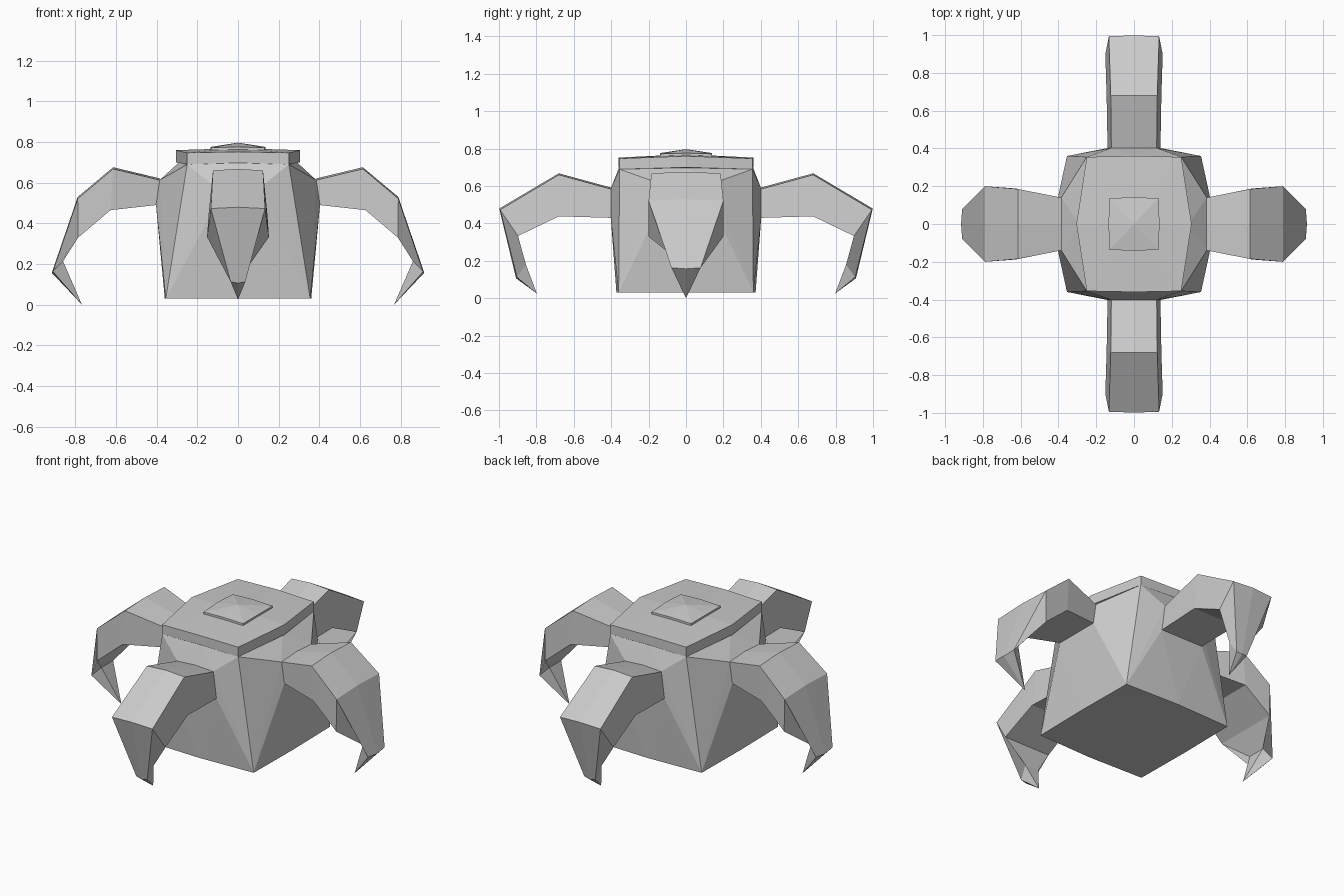
import bpy, bmesh, math
from mathutils import Vector, Matrix

if "Cube" in bpy.data.objects:
    bpy.data.objects.remove(bpy.data.objects["Cube"])


def finish(bm, name):
    bmesh.ops.recalc_face_normals(bm, faces=bm.faces)
    me = bpy.data.meshes.new(name)
    bm.to_mesh(me)
    bm.free()
    ob = bpy.data.objects.new(name, me)
    bpy.context.collection.objects.link(ob)
    return ob


def hull(name, points):
    bm = bmesh.new()
    for p in points:
        bm.verts.new(p)
    res = bmesh.ops.convex_hull(bm, input=bm.verts)
    junk = [v for v in res["geom_interior"] if isinstance(v, bmesh.types.BMVert)]
    if junk:
        bmesh.ops.delete(bm, geom=junk, context='VERTS')
    bmesh.ops.dissolve_limit(bm, angle_limit=math.radians(0.5),
                             verts=bm.verts, edges=bm.edges)
    return finish(bm, name)


def ring(cx, cy, cz, mx, zx, my, zy):
    """Four corners, two side mid-points and two front/back mid-points."""
    pts = [(sx * cx, sy * cy, cz) for sx in (-1, 1) for sy in (-1, 1)]
    pts += [(s * mx, 0, zx) for s in (-1, 1)]
    pts += [(0, s * my, zy) for s in (-1, 1)]
    return pts


def leg(name, stations, tip, angle):
    """Loft of (outer, inner) edge pairs, each (distance, z, half width), to a tip."""
    bm = bmesh.new()
    rings = []
    for (od, oz, ow), (nd, nz, nw) in stations:
        out = Vector((od - nd, 0, oz - nz)).normalized() * 0.008
        pts = [(od, -ow, oz), (od + out.x, 0, oz + out.z), (od, ow, oz),
               (nd, nw, nz), (nd, -nw, nz)]
        rings.append([bm.verts.new(p) for p in pts])
    for a, b in zip(rings, rings[1:]):
        for i in range(5):
            j = (i + 1) % 5
            bm.faces.new((a[i], a[j], b[j], b[i]))
    end = bm.verts.new((tip[0], 0, tip[1]))
    for i in range(5):
        bm.faces.new((rings[-1][i], rings[-1][(i + 1) % 5], end))
    bm.faces.new(rings[0])
    bm.transform(Matrix.Rotation(angle, 4, 'Z'))
    return finish(bm, name)


# Body: tapered block bulging out to the four leg sockets
body = ring(0.355, 0.36, 0.03, 0.36, 0.03, 0.372, 0.03)
body += ring(0.25, 0.355, 0.69, 0.29, 0.70, 0.358, 0.70)
for s in (-1, 1):
    for t in (-1, 1):
        body += [(s * 0.385, t * 0.14, 0.613), (s * 0.403, t * 0.14, 0.49),
                 (t * 0.12, s * 0.402, 0.586), (t * 0.14, s * 0.402, 0.43)]
hull("body", body)

# Lid and the small raised plate on it
hull("lid", ring(0.25, 0.355, 0.69, 0.305, 0.70, 0.36, 0.70)
     + ring(0.25, 0.355, 0.747, 0.305, 0.76, 0.36, 0.752) + [(0, 0, 0.77)])
hull("top_plate", ring(0.13, 0.138, 0.745, 0.135, 0.745, 0.14, 0.745)
     + ring(0.13, 0.138, 0.772, 0.135, 0.776, 0.14, 0.776) + [(0, 0, 0.797)])

# Legs: wide claws at the sides, narrower ones at the front and back
side = [((0.385, 0.613, 0.14), (0.403, 0.49, 0.14)),
        ((0.614, 0.668, 0.185), (0.627, 0.465, 0.188)),
        ((0.788, 0.522, 0.2), (0.786, 0.33, 0.2)),
        ((0.91, 0.163, 0.078), (0.86, 0.214, 0.055))]
front = [((0.402, 0.584, 0.12), (0.402, 0.43, 0.14)),
         ((0.68, 0.66, 0.123), (0.68, 0.438, 0.145)),
         ((0.994, 0.473, 0.133), (0.898, 0.333, 0.152)),
         ((0.904, 0.113, 0.036), (0.856, 0.18, 0.045))]
for name, shape, tip, deg in (("right_leg", side, (0.767, 0.0), 0),
                              ("left_leg", side, (0.767, 0.0), 180),
                              ("front_leg", front, (0.797, 0.025), -90),
                              ("back_leg", front, (0.797, 0.025), 90)):
    leg(name, shape, tip, math.radians(deg))
